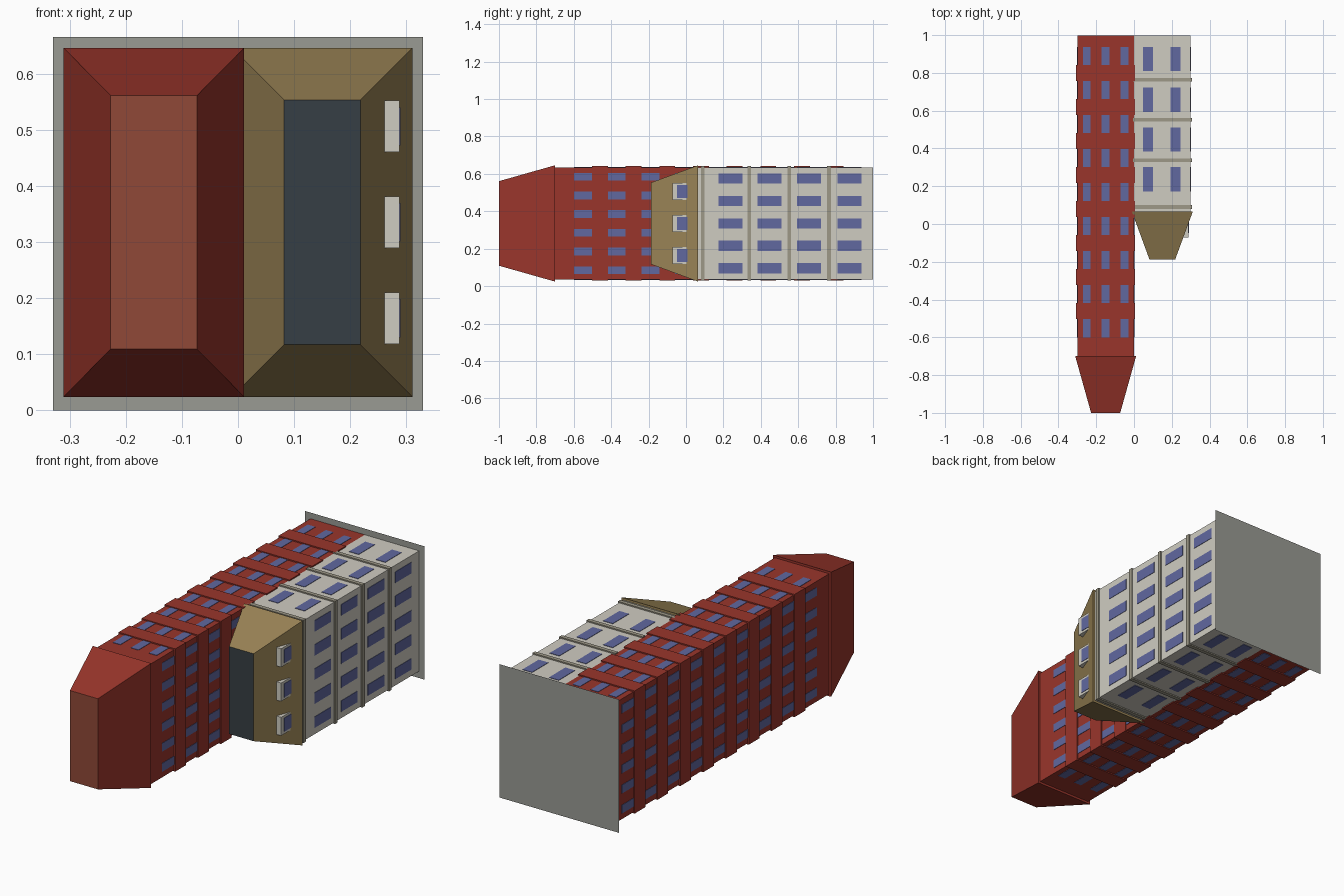
import bpy, bmesh

if "Cube" in bpy.data.objects:
    bpy.data.objects.remove(bpy.data.objects["Cube"])

def material(name, r, g, b):
    m = bpy.data.materials.new(name)
    m.diffuse_color = tuple((c / 255) ** 2.2 for c in (r, g, b)) + (1,)
    m.use_nodes = True
    m.node_tree.nodes["Principled BSDF"].inputs["Base Color"].default_value = m.diffuse_color
    return m

RED = material("red_brick", 152, 56, 47)
DECK = material("clay_deck", 142, 74, 58)
WHITE = material("pale_render", 206, 203, 192)
TAN = material("tan_roof", 152, 130, 86)
SLATE = material("slate_deck", 57, 65, 70)
BLUE = material("window_blue", 97, 104, 158)
TRIM = material("stone_trim", 156, 151, 134)
GREY = material("plate_grey", 152, 153, 146)

ZC = 0.335   # middle of the block across z

def finish(name, bm, *mats):
    bmesh.ops.recalc_face_normals(bm, faces=bm.faces)
    me = bpy.data.meshes.new(name)
    bm.to_mesh(me)
    bm.free()
    for m in mats:
        me.materials.append(m)
    ob = bpy.data.objects.new(name, me)
    bpy.context.collection.objects.link(ob)
    return ob

def add_box(bm, x0, x1, y0, y1, z0, z1):
    vs = bmesh.ops.create_cube(bm, size=1)["verts"]
    for v in vs:
        v.co = (x1 if v.co.x > 0 else x0, y1 if v.co.y > 0 else y0,
                z1 if v.co.z > 0 else z0)

def boxes(name, mat, items):
    bm = bmesh.new()
    for b in items:
        add_box(bm, *b)
    return finish(name, bm, mat)

def hip_roof(name, xc, y0, y1, hx, hz, tx, tz, side, deck):
    """Tapered roof from the eaves at y0 to the flat deck at y1."""
    bm = bmesh.new()
    add_box(bm, -1, 1, y1, y0, -1, 1)
    for v in bm.verts:
        top = v.co.y == min(w.co.y for w in bm.verts)
        v.co.x = xc + v.co.x * (tx if top else hx)
        v.co.z = ZC + v.co.z * (tz if top else hz)
    bm.normal_update()
    min(bm.faces, key=lambda f: f.calc_center_median().y).material_index = 1
    return finish(name, bm, side, deck)

def bands(name, mat, x0, x1, spans):
    return boxes(name, mat, [(x0, x1, a, b, ZC - .306, ZC + .306) for a, b in spans])

def windows(name, spans, xs, wx, zs, wz, planes):
    """Panes on both z faces (columns xs) and on the listed x faces (columns zs)."""
    t = 0.002
    items = []
    for a, b in spans:
        for z in (ZC - .3, ZC + .3):
            items += [(x - wx / 2, x + wx / 2, a, b, z - t, z + t) for x in xs]
        for p in planes:
            items += [(p - t, p + t, a, b, z - wz / 2, z + wz / 2) for z in zs]
    return boxes(name, BLUE, items)

# ground plate: a single flat sheet
bm = bmesh.new()
bm.faces.new([bm.verts.new(c) for c in
              ((-.33, 1, 0), (.33, 1, 0), (.33, 1, .665), (-.33, 1, .665))])
finish("ground_plate", bm, GREY)

# tall red tower
boxes("red_tower", RED, [(-.30, 0, -.70, .999, ZC - .3, ZC + .3)])
bands("red_floor_bands", RED, -.306, .006,
      [(-.503 + .18 * k, -.418 + .18 * k) for k in range(8)])
windows("red_tower_windows", [(-.6 + .18 * k, -.503 + .18 * k) for k in range(9)],
        [-.25, -.15, -.05], .042, [.085 + .1 * i for i in range(6)], .042, (-.30, 0))
hip_roof("red_roof", -.15, -.70, -1, .161, .311, .077, .226, RED, DECK)

# lower pale tower
boxes("pale_tower", WHITE, [(0, .30, .06, .999, ZC - .3, ZC + .3)])
bands("pale_floor_bands", TRIM, -.004, .306,
      [(y - .01, y + .01) for y in (.09, .338, .552, .764)])
windows("pale_tower_windows", [(y - .064, y + .064) for y in (.237, .447, .658, .873)],
        [.073, .22], .053, [ZC + .12 * i for i in range(-2, 3)], .055, (.30,))
hip_roof("tan_roof", .15, .065, -.188, .161, .311, .068, .218, TAN, SLATE)

# dormers on the outer slope of the tan roof
centres = [ZC + .171 * i for i in (-1, 0, 1)]
boxes("dormers", WHITE, [(.235, .288, -.071, .003, z - .046, z + .046) for z in centres])
boxes("dormer_windows", BLUE, [(.27, .290, -.048, .008, z - .034, z + .034) for z in centres])
